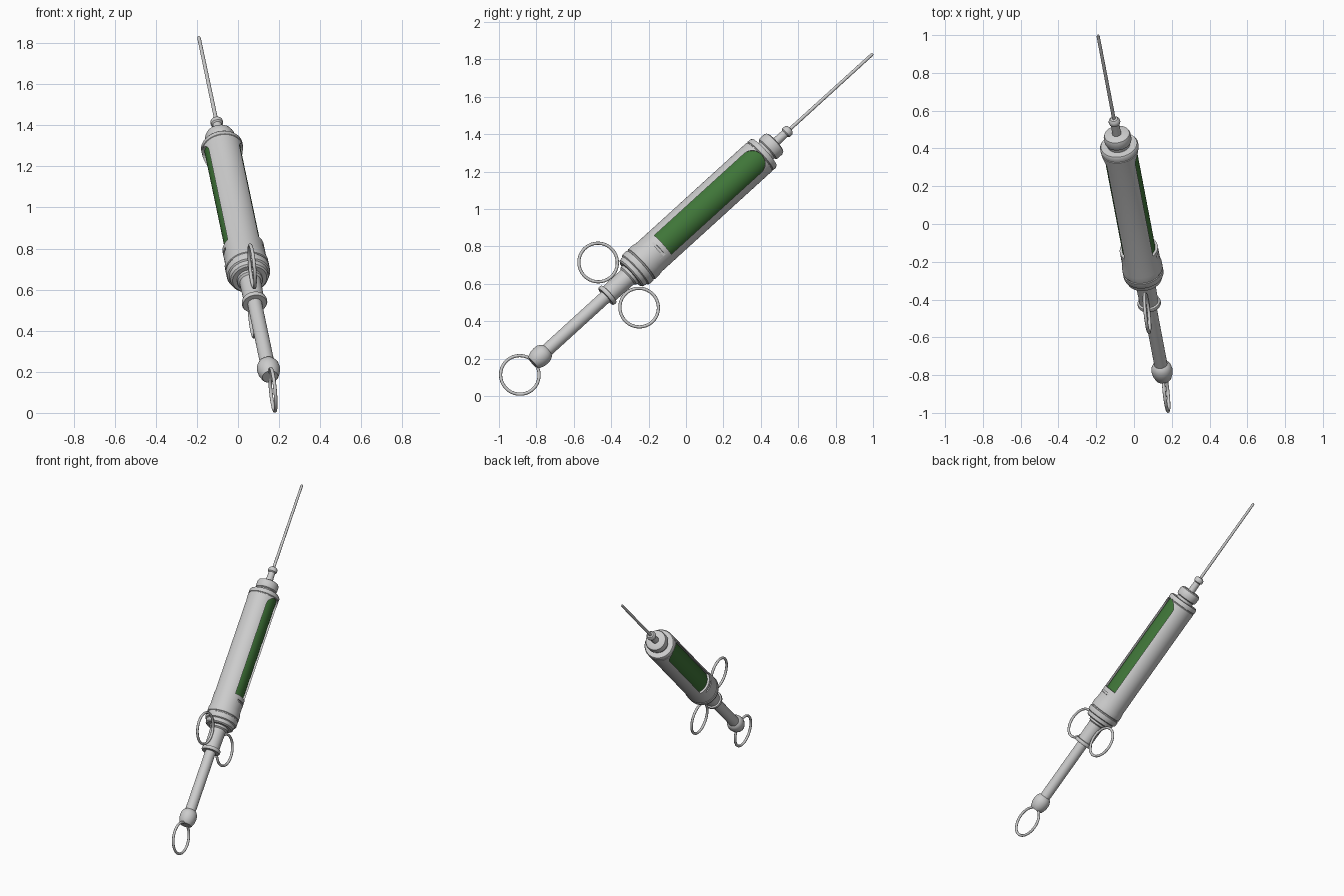
import bpy, bmesh, math
from mathutils import Matrix, Vector

if "Cube" in bpy.data.objects:
    bpy.data.objects.remove(bpy.data.objects["Cube"])

# Local frame: Z runs along the syringe, X is the normal of the finger rings
d = Vector((-0.14, 0.733, 0.667)).normalized()
n = (Vector((1, 0, 0)) - d * d.x).normalized()
w = d.cross(n)
FRAME = Matrix((n, w, d)).transposed().to_4x4()
FRAME.translation = (0, 0, 0.921)


def finish(name, bm, smooth=True):
    bmesh.ops.remove_doubles(bm, verts=bm.verts, dist=1e-5)
    bmesh.ops.recalc_face_normals(bm, faces=bm.faces)
    me = bpy.data.meshes.new(name)
    bm.to_mesh(me)
    bm.free()
    ob = bpy.data.objects.new(name, me)
    bpy.context.collection.objects.link(ob)
    ob.matrix_world = FRAME
    if smooth:
        shade(ob)
    return ob


def shade(ob):
    ob.data.shade_smooth()
    ob.data.set_sharp_from_angle(angle=math.radians(35))


def lathe(name, profile, steps=64):
    """Revolve (radius, height) points around the local axis."""
    bm = bmesh.new()
    vs = [bm.verts.new((r, 0, s)) for r, s in profile]
    es = [bm.edges.new(p) for p in zip(vs, vs[1:])]
    bmesh.ops.spin(bm, geom=vs + es, cent=(0, 0, 0), axis=(0, 0, 1),
                   angle=2 * math.pi, steps=steps, use_merge=False)
    return finish(name, bm)


def prism(name, outline, x0, x1):
    """Extrude a (y, z) outline along local X."""
    bm = bmesh.new()
    f = bm.faces.new([bm.verts.new((x0, y, z)) for y, z in outline])
    ext = bmesh.ops.extrude_face_region(bm, geom=[f])["geom"]
    bmesh.ops.translate(bm, vec=(x1 - x0, 0, 0),
                        verts=[v for v in ext if isinstance(v, bmesh.types.BMVert)])
    return finish(name, bm, False)


def ring(name, y, s, major=0.1035, minor=0.0085, nu=64, nv=12):
    bm = bmesh.new()
    grid = []
    for i in range(nu):
        a = 2 * math.pi * i / nu
        row = []
        for j in range(nv):
            b = 2 * math.pi * j / nv
            r = major + minor * math.cos(b)
            row.append(bm.verts.new((minor * math.sin(b), y + r * math.cos(a), s + r * math.sin(a))))
        grid.append(row)
    for i in range(nu):
        for j in range(nv):
            k, m = (i + 1) % nu, (j + 1) % nv
            bm.faces.new((grid[i][j], grid[k][j], grid[k][m], grid[i][m]))
    return finish(name, bm)


# Barrel with grooved end bands
barrel = lathe("barrel", [
    (0, -0.405), (0.084, -0.405), (0.093, -0.398), (0.096, -0.375), (0.104, -0.37),
    (0.107, -0.362), (0.107, -0.337), (0.103, -0.334), (0.103, -0.328), (0.107, -0.325),
    (0.107, -0.295), (0.102, -0.27), (0.102, 0.535), (0.099, 0.537), (0.099, 0.541),
    (0.102, 0.543), (0.102, 0.563), (0.096, 0.572), (0, 0.572)], 96)

# Side windows and small slots cut through the barrel wall
arch = [(0.068 * math.cos(math.pi * i / 16), 0.478 + 0.062 * math.sin(math.pi * i / 16))
        for i in range(17)]
slot = [(-0.07, -0.222), (0.07, -0.222), (0.07, -0.208), (-0.07, -0.208)]
cutters = [prism("window_cutter", arch + [(-0.068, -0.18), (0.068, -0.18)], -0.2, 0.2),
           prism("slot_cutter_right", slot, 0.091, 0.2),
           prism("slot_cutter_left", slot, -0.2, -0.091)]
bpy.context.view_layer.objects.active = barrel
for c in cutters:
    m = barrel.modifiers.new("cut", "BOOLEAN")
    m.operation, m.solver, m.object = "DIFFERENCE", "EXACT", c
    bpy.ops.object.modifier_apply(modifier=m.name)
for c in cutters:
    bpy.data.objects.remove(c)
shade(barrel)

# Green fluid tube seen through the windows
fluid = lathe("fluid_tube", [(0, -0.19), (0.088, -0.19), (0.088, 0.552), (0, 0.552)], 96)
green = bpy.data.materials.new("green_fluid")
green.diffuse_color = (0.05, 0.18, 0.04, 1)
green.use_nodes = True
green.node_tree.nodes["Principled BSDF"].inputs["Base Color"].default_value = green.diffuse_color
fluid.data.materials.append(green)

# Front cap, nozzle and needle
lathe("front_cap", [(0, 0.56), (0.06, 0.56), (0.06, 0.59), (0.069, 0.596), (0.072, 0.606),
                    (0.072, 0.636), (0.067, 0.648), (0.056, 0.654), (0, 0.654)])
lathe("nozzle", [(0, 0.64), (0.024, 0.64), (0.022, 0.722), (0.029, 0.728), (0.031, 0.738),
                 (0.029, 0.75), (0.02, 0.76), (0, 0.764)], 40)
lathe("needle", [(0, 0.75), (0.0095, 0.75), (0.0085, 1.355), (0.006, 1.364), (0, 1.365)], 20)

# Rear sleeve with its flange
lathe("rear_sleeve", [(0, -0.39), (0.062, -0.39), (0.062, -0.42), (0.052, -0.428), (0.05, -0.56),
                      (0.06, -0.563), (0.062, -0.57), (0.062, -0.58), (0.058, -0.586), (0, -0.586)])

# Plunger rod and rounded end knob
lathe("plunger_rod", [(0, -1.04), (0.035, -1.04), (0.035, -0.55), (0, -0.55)], 48)
lathe("plunger_knob", [(0, -1.118), (0.038, -1.118), (0.043, -1.113), (0.053, -1.085), (0.056, -1.06),
                       (0.053, -1.038), (0.044, -1.02), (0.034, -1.012), (0, -1.012)], 48)

# Thumb ring and two finger rings
ring("thumb_ring", 0, -1.213)
for side, y in (("upper", -0.163), ("lower", 0.163)):
    ring(side + "_finger_ring", y, -0.492)
